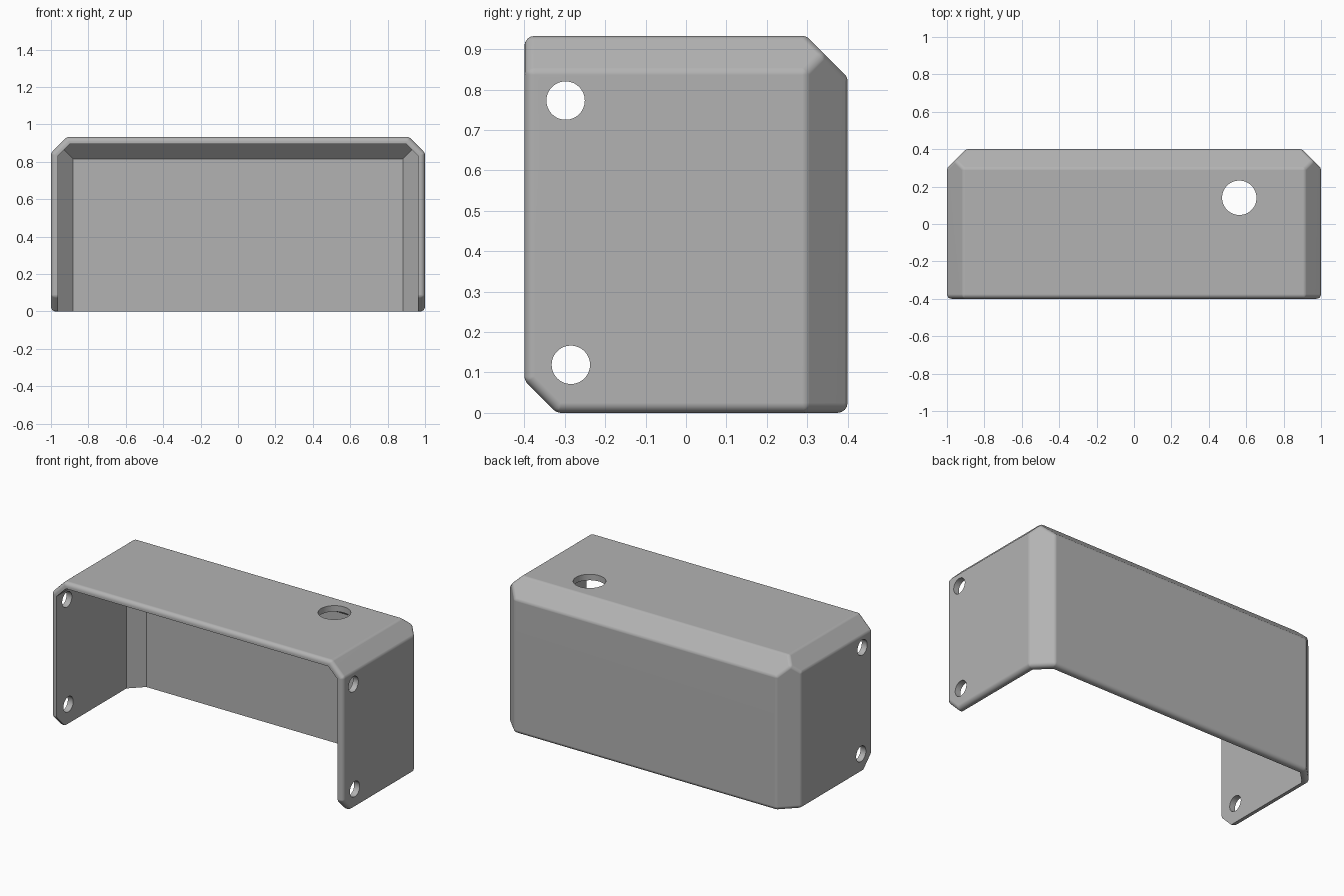
import bpy, bmesh, math
from mathutils import Vector

cube = bpy.data.objects.get("Cube")
if cube:
    bpy.data.objects.remove(cube, do_unlink=True)

HALF_X, HALF_Y, HEIGHT = 1.0, 0.4, 0.933
WALL, RADIUS = 0.037, 0.025
EDGE_CUT, SIDE_CUT, FOOT_CUT = 0.102, 0.086, 0.08

grey = bpy.data.materials.new("grey_metal")
grey.use_nodes = True
colour = (0.45, 0.45, 0.45, 1)
grey.diffuse_color = colour
grey.node_tree.nodes["Principled BSDF"].inputs["Base Color"].default_value = colour


def make_object(name, bm):
    mesh = bpy.data.meshes.new(name)
    bm.to_mesh(mesh)
    bm.free()
    obj = bpy.data.objects.new(name, mesh)
    bpy.context.collection.objects.link(obj)
    mesh.materials.append(grey)
    return obj


def chamfered_block(inset, open_ends):
    """Block trimmed by planes; the inset moves every trimmed face inward."""
    bm = bmesh.new()
    bmesh.ops.create_cube(bm, size=4)
    right, back, top = (HALF_X, 0, 0), (0, HALF_Y, 0), (0, 0, HEIGHT)
    planes = [((0, 1, 0), back), ((0, 0, 1), top),
              ((0, 1, 1), (0, HALF_Y - EDGE_CUT, HEIGHT))]
    for s in (-1, 1):
        planes += [((s, 0, 0), (s * HALF_X, 0, 0)),
                   ((s, 1, 0), (s * (HALF_X - EDGE_CUT), HALF_Y, 0)),
                   ((s, 0, 1), (s * (HALF_X - SIDE_CUT), 0, HEIGHT))]
    if not open_ends:
        planes += [((0, -1, 0), (0, -HALF_Y, 0)), ((0, 0, -1), (0, 0, 0)),
                   ((0, -1, -1), (0, FOOT_CUT - HALF_Y, 0))]
    for normal, point in planes:
        n = Vector(normal).normalized()
        cut = bmesh.ops.bisect_plane(
            bm, geom=bm.verts[:] + bm.edges[:] + bm.faces[:], dist=1e-6,
            plane_co=Vector(point) - n * inset, plane_no=n, clear_outer=True)
        rim = [e for e in cut["geom_cut"] if isinstance(e, bmesh.types.BMEdge)]
        bmesh.ops.contextual_create(bm, geom=rim)
    bmesh.ops.remove_doubles(bm, verts=bm.verts[:], dist=1e-4)
    bmesh.ops.recalc_face_normals(bm, faces=bm.faces[:])
    return bm


def apply(obj, kind, **settings):
    mod = obj.modifiers.new(kind.lower(), kind)
    for key, value in settings.items():
        setattr(mod, key, value)
    bpy.context.view_layer.objects.active = obj
    bpy.ops.object.modifier_apply(modifier=mod.name)


def cut_away(obj, cutter):
    cutter.hide_render = True
    apply(obj, "BOOLEAN", operation="DIFFERENCE", object=cutter, solver="EXACT")
    bpy.data.objects.remove(cutter, do_unlink=True)


def drill(obj, centre, radius, depth, along_x=False):
    bm = bmesh.new()
    bmesh.ops.create_cone(bm, cap_ends=True, segments=48, radius1=radius,
                          radius2=radius, depth=depth)
    cutter = make_object("hole_cutter", bm)
    cutter.location = centre
    if along_x:
        cutter.rotation_euler.y = math.pi / 2
    bpy.context.view_layer.update()
    cut_away(obj, cutter)


# Outer shell, every edge rounded to the same radius
bm = chamfered_block(0, False)
weight = bm.edges.layers.float.new("bevel_weight_edge")
for e in bm.edges:
    e[weight] = math.tan(e.calc_face_angle() / 2)
cover = make_object("cover", bm)
apply(cover, "BEVEL", limit_method="WEIGHT", width=RADIUS, segments=4)

# Hollow, open at the front and underneath
cut_away(cover, make_object("hollow_cutter", chamfered_block(WALL, True)))

# Screw holes through both sides, and one cable hole in the top
drill(cover, (0, -0.298, 0.773), 0.0475, 3, along_x=True)
drill(cover, (0, -0.285, 0.119), 0.0475, 3, along_x=True)
drill(cover, (0.563, 0.14, HEIGHT), 0.092, 0.4)

# Smooth fillets with flat panels
bpy.ops.object.select_all(action="DESELECT")
cover.select_set(True)
bpy.context.view_layer.objects.active = cover
bpy.ops.object.shade_smooth_by_angle(angle=math.radians(30))
apply(cover, "WEIGHTED_NORMAL", keep_sharp=True)
